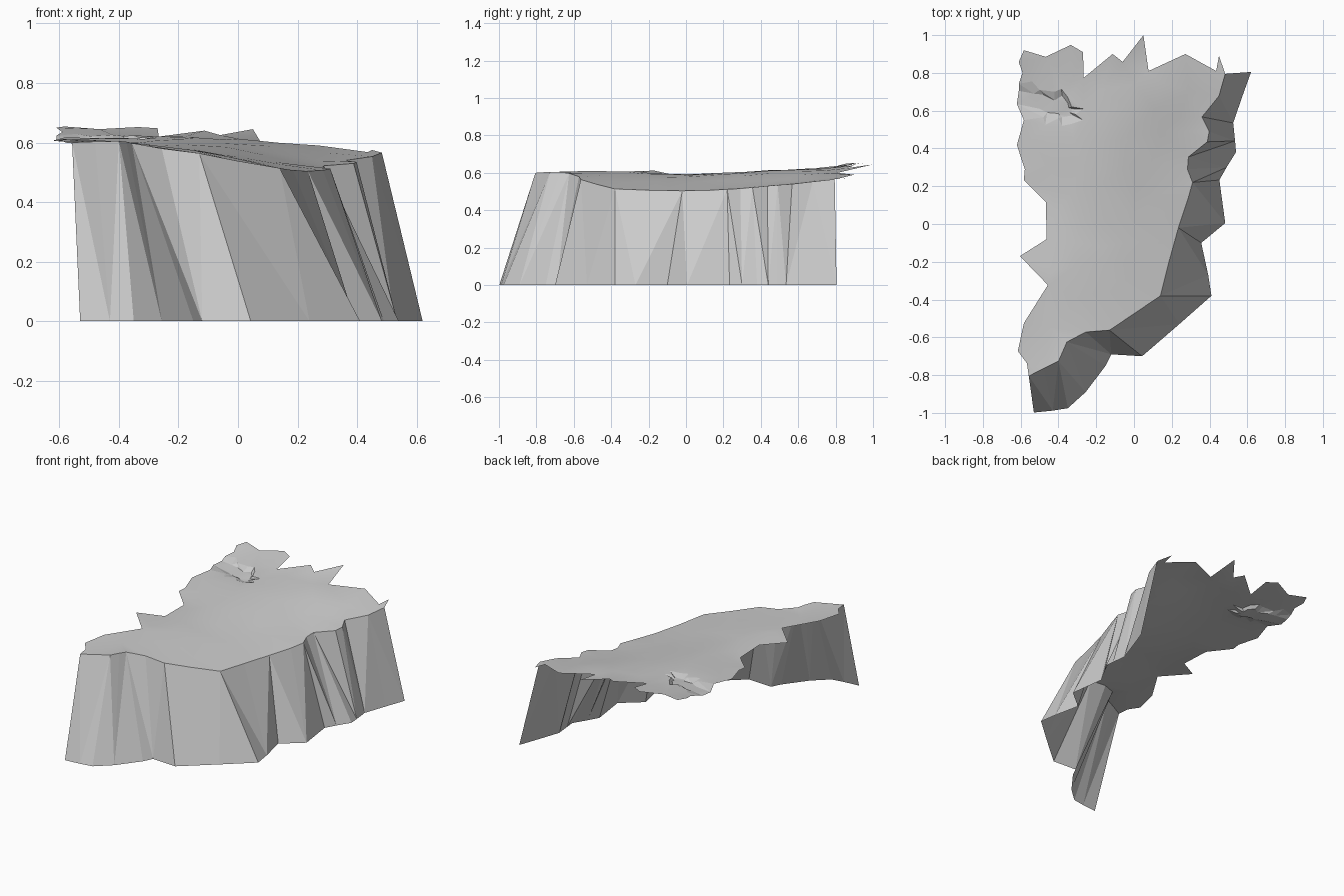
import bpy, random
from mathutils import Vector
from mathutils.geometry import delaunay_2d_cdt

if "Cube" in bpy.data.objects:
    bpy.data.objects.remove(bpy.data.objects["Cube"])

random.seed(4)


def make_object(name, verts, faces, smooth=None):
    mesh = bpy.data.meshes.new(name)
    mesh.from_pydata(verts, [], faces)
    mesh.update()
    obj = bpy.data.objects.new(name, mesh)
    bpy.context.collection.objects.link(obj)
    if smooth:
        bpy.context.view_layer.objects.active = obj
        obj.select_set(True)
        bpy.ops.object.shade_smooth_by_angle(angle=smooth)
        obj.select_set(False)
    return obj


def height(x, y, rim):
    """Blend the rim heights by inverse distance."""
    total = weight = 0
    for px, py, pz in rim:
        w = 1 / (((x - px) ** 2 + (y - py) ** 2) ** 1.25 + 1e-7)
        total += w * pz
        weight += w
    return total / weight


def terrain(name, rim, step, noise):
    """Triangulated sheet inside a counter-clockwise rim, with jittered inner points."""
    pts = [Vector(p[:2]) for p in rim]
    n = len(pts)
    x = -0.58
    while x < 0.5:
        y = -0.8
        while y < 0.95:
            p = Vector((x + random.uniform(-.25, .25) * step, y + random.uniform(-.25, .25) * step))
            if min((p - q).length for q in pts[:n]) > step * 0.45:
                pts.append(p)
            y += step
        x += step
    out, _, faces, orig, _, _ = delaunay_2d_cdt(pts, [], [list(range(n))], 1, 1e-5)
    verts = []
    for p, src in zip(out, orig):
        if src and src[0] < n:
            verts.append(rim[src[0]])
        else:
            verts.append((p.x, p.y, height(p.x, p.y, rim) + random.uniform(-noise, noise)))
    up = []
    for f in faces:
        a, b, c = (out[i] for i in f[:3])
        up.append(f if (b - a).cross(c - a) > 0 else f[::-1])
    return make_object(name, verts, up, 0.35)


def strip(name, upper, lower):
    """Band of triangles between two equally long rows of points."""
    n = len(upper)
    faces = []
    for i in range(n - 1):
        a, b, c, d = n + i, n + i + 1, i + 1, i
        faces += [(a, b, c), (a, c, d)] if i % 2 else [(a, b, d), (b, c, d)]
    return make_object(name, list(upper) + list(lower), faces)


# Cliff edge and foot, from front left round to back right
cliff_top = [
    (-.557, -.805, .60), (-.48, -.765, .603), (-.40, -.726, .605), (-.375, -.67, .603),
    (-.356, -.625, .598), (-.256, -.572, .58), (-.13, -.562, .564), (0, -.475, .538),
    (.14, -.38, .514), (.185, -.2, .507), (.235, -.02, .504), (.285, .13, .507),
    (.31, .22, .512), (.283, .29, .516), (.288, .355, .522), (.388, .435, .53),
    (.398, .49, .535), (.36, .567, .54), (.45, .678, .553), (.483, .795, .566)]
cliff_foot = [
    (-.53, -.998), (-.43, -.988), (-.35, -.975), (-.256, -.89), (-.15, -.75), (-.12, -.69),
    (.043, -.70), (.24, -.53), (.41, -.38), (.393, -.27), (.356, -.10), (.483, .005),
    (.452, .233), (.49, .30), (.54, .38), (.535, .44), (.53, .49), (.525, .535),
    (.575, .68), (.62, .805)]
# Ragged back edge, right to left
back_edge = [
    (.45, .89, .575), (.435, .81, .568), (.272, .90, .59), (.077, .81, .60), (.05, 1.0, .645),
    (-.06, .858, .625), (-.113, .90, .64), (-.266, .774, .62), (-.27, .91, .648),
    (-.335, .948, .652), (-.467, .885, .645), (-.583, .92, .654), (-.61, .858, .65),
    (-.59, .80, .635)]
# Left edge, back to front
left_edge = [
    (-.62, .418, .607), (-.578, .29, .602), (-.583, .233, .60), (-.467, .117, .588),
    (-.462, -.08, .592), (-.604, -.17, .612), (-.456, -.323, .607), (-.583, -.525, .61),
    (-.615, -.673, .606), (-.567, -.737, .603)]
# Hollow at the back left: bank top and bank foot
bank_top = [
    (-.61, .742), (-.54, .755), (-.50, .71), (-.42, .70), (-.385, .715), (-.35, .67),
    (-.33, .62), (-.27, .61), (-.31, .58), (-.27, .55), (-.33, .53), (-.38, .52),
    (-.40, .56), (-.47, .525), (-.48, .565), (-.583, .55)]
bank_foot = [
    (-.61, .705), (-.53, .69), (-.48, .685), (-.42, .655), (-.38, .68), (-.35, .64),
    (-.345, .615), (-.32, .61), (-.34, .59), (-.32, .575), (-.355, .57), (-.38, .565),
    (-.40, .585), (-.46, .59), (-.50, .61), (-.62, .635)]
bank_top = [(x, y, .61 + (y - .52) * .06 + .005 * (i % 2)) for i, (x, y) in enumerate(bank_top)]
bank_foot = [(x, y, .592 + (y - .52) * .08 + .004 * (i % 2)) for i, (x, y) in enumerate(bank_foot)]

terrain("plateau", cliff_top + back_edge + bank_top + left_edge, 0.14, 0.003)
terrain("hollow_floor", bank_foot[::-1], 0.1, 0.002)
strip("hollow_bank", bank_top, bank_foot)
strip("cliff_wall", cliff_top, [(x, y, 0) for x, y in cliff_foot])
